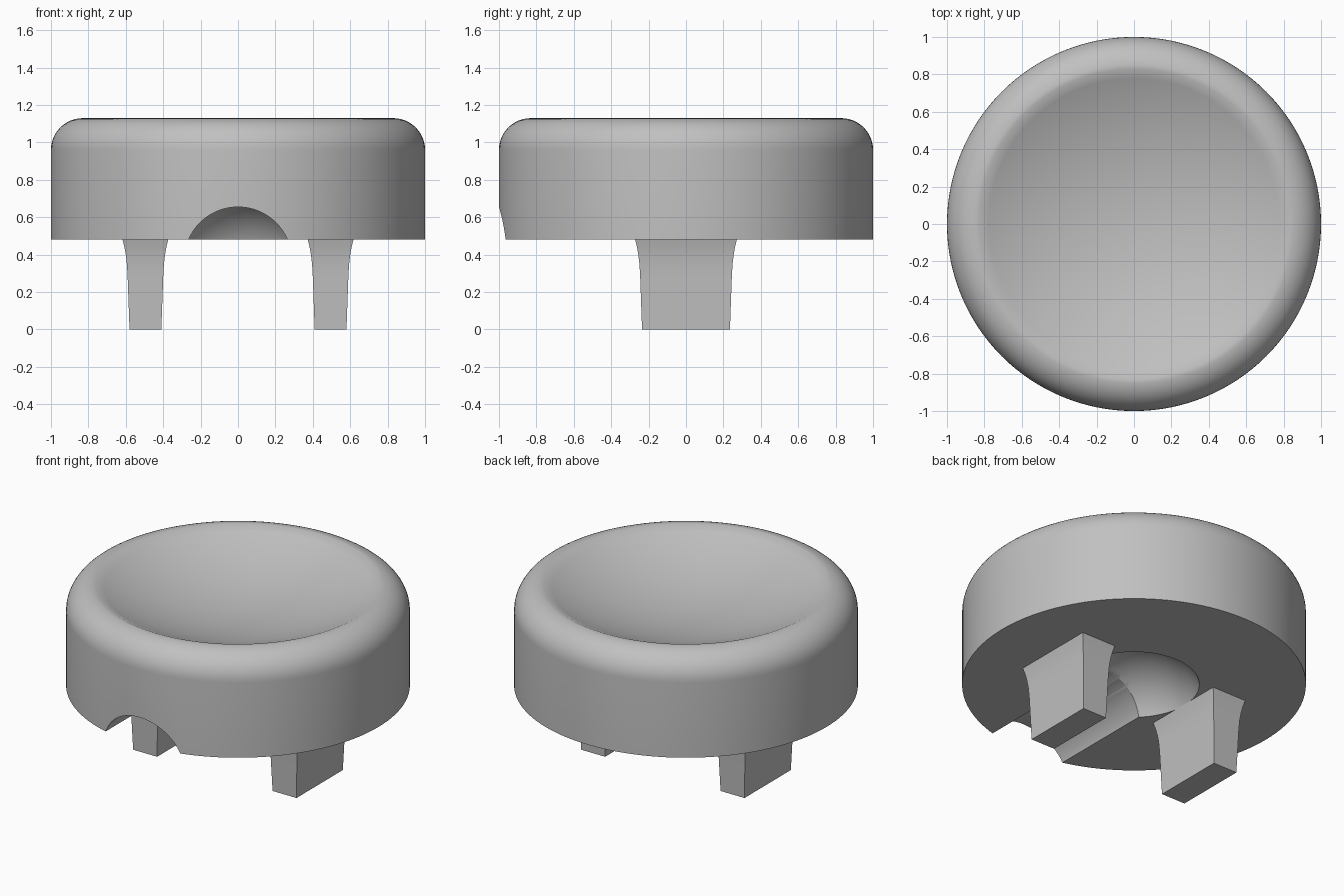
import bpy, bmesh, math

if "Cube" in bpy.data.objects:
    bpy.data.objects.remove(bpy.data.objects["Cube"])

grey = bpy.data.materials.new("light_grey")
grey.diffuse_color = (0.53, 0.53, 0.53, 1)
grey.use_nodes = True
grey.node_tree.nodes["Principled BSDF"].inputs["Base Color"].default_value = grey.diffuse_color

BASE, TOP, FILLET = 0.48, 1.13, 0.17


def add_object(name, bm):
    bmesh.ops.recalc_face_normals(bm, faces=bm.faces)
    mesh = bpy.data.meshes.new(name)
    bm.to_mesh(mesh)
    bm.free()
    obj = bpy.data.objects.new(name, mesh)
    bpy.context.collection.objects.link(obj)
    mesh.materials.append(grey)
    return obj


def lathe(name, profile, steps=128):
    """Revolve an (r, z) profile, both ends on the axis, about z."""
    bm = bmesh.new()
    verts = [bm.verts.new((r, 0, z)) for r, z in profile]
    edges = [bm.edges.new(pair) for pair in zip(verts, verts[1:])]
    bmesh.ops.spin(bm, geom=verts + edges, cent=(0, 0, 0), axis=(0, 0, 1),
                   angle=math.tau, steps=steps)
    bmesh.ops.remove_doubles(bm, verts=bm.verts, dist=1e-5)
    return add_object(name, bm)


def shade(obj, degrees):
    bpy.ops.object.select_all(action='DESELECT')
    obj.select_set(True)
    bpy.context.view_layer.objects.active = obj
    bpy.ops.object.shade_smooth_by_angle(angle=math.radians(degrees))


# Cap body: straight wall, rounded rim, spherical dish
profile = [(0, BASE), (1, BASE)]
for i in range(13):
    a = math.pi / 2 * i / 12
    profile.append((1 - FILLET + FILLET * math.cos(a), TOP - FILLET + FILLET * math.sin(a)))
rim, depth = 1 - FILLET, 0.19
dish_r = (rim ** 2 + depth ** 2) / (2 * depth)
for i in range(15, -1, -1):
    r = rim * i / 16
    profile.append((r, TOP - depth + dish_r - math.sqrt(dish_r ** 2 - r * r)))
body = lathe("cap_body", profile)

# Cutter for the round hollow under the cap
R, zc = 0.424, 0.293
hollow = lathe("hollow_cutter", [(R * math.sin(a), zc - R * math.cos(a))
                                 for a in (math.pi * i / 32 for i in range(33))], 96)

# Cutter for the round groove from the front to the hollow
bm = bmesh.new()
ring = [bm.verts.new((0.288 * math.cos(math.tau * i / 96), -1.2,
                      0.367 + 0.288 * math.sin(math.tau * i / 96))) for i in range(96)]
face = bm.faces.new(ring)
ext = bmesh.ops.extrude_face_region(bm, geom=[face], use_keep_orig=True)
bmesh.ops.translate(bm, vec=(0, 1.2, 0),
                    verts=[g for g in ext["geom"] if isinstance(g, bmesh.types.BMVert)])
groove = add_object("groove_cutter", bm)

# Cut the underside
for cutter in (hollow, groove):
    mod = body.modifiers.new("cut", 'BOOLEAN')
    mod.operation, mod.solver, mod.object = 'DIFFERENCE', 'EXACT', cutter
    cutter.hide_render = True
bpy.context.view_layer.objects.active = body
for mod in list(body.modifiers):
    bpy.ops.object.modifier_apply(modifier=mod.name)
for cutter in (hollow, groove):
    bpy.data.objects.remove(cutter)
shade(body, 32)

# Legs: tapered blocks flaring out where they meet the cap
SECTIONS = [(0, 0), (0.28, 0.010), (0.35, 0.014), (0.40, 0.020), (0.44, 0.027), (BASE, 0.037)]
for side, name in ((-1, "left_leg"), (1, "right_leg")):
    bm = bmesh.new()
    rings = []
    for z, grow in SECTIONS:
        hx, hy = 0.085 + grow, 0.235 + grow
        rings.append([bm.verts.new((side * 0.495 + sx * hx, sy * hy, z))
                      for sx, sy in ((-1, -1), (1, -1), (1, 1), (-1, 1))])
    bm.faces.new(rings[0])
    for low, high in zip(rings, rings[1:]):
        for i in range(4):
            j = (i + 1) % 4
            bm.faces.new((low[i], low[j], high[j], high[i]))
    shade(add_object(name, bm), 30)
